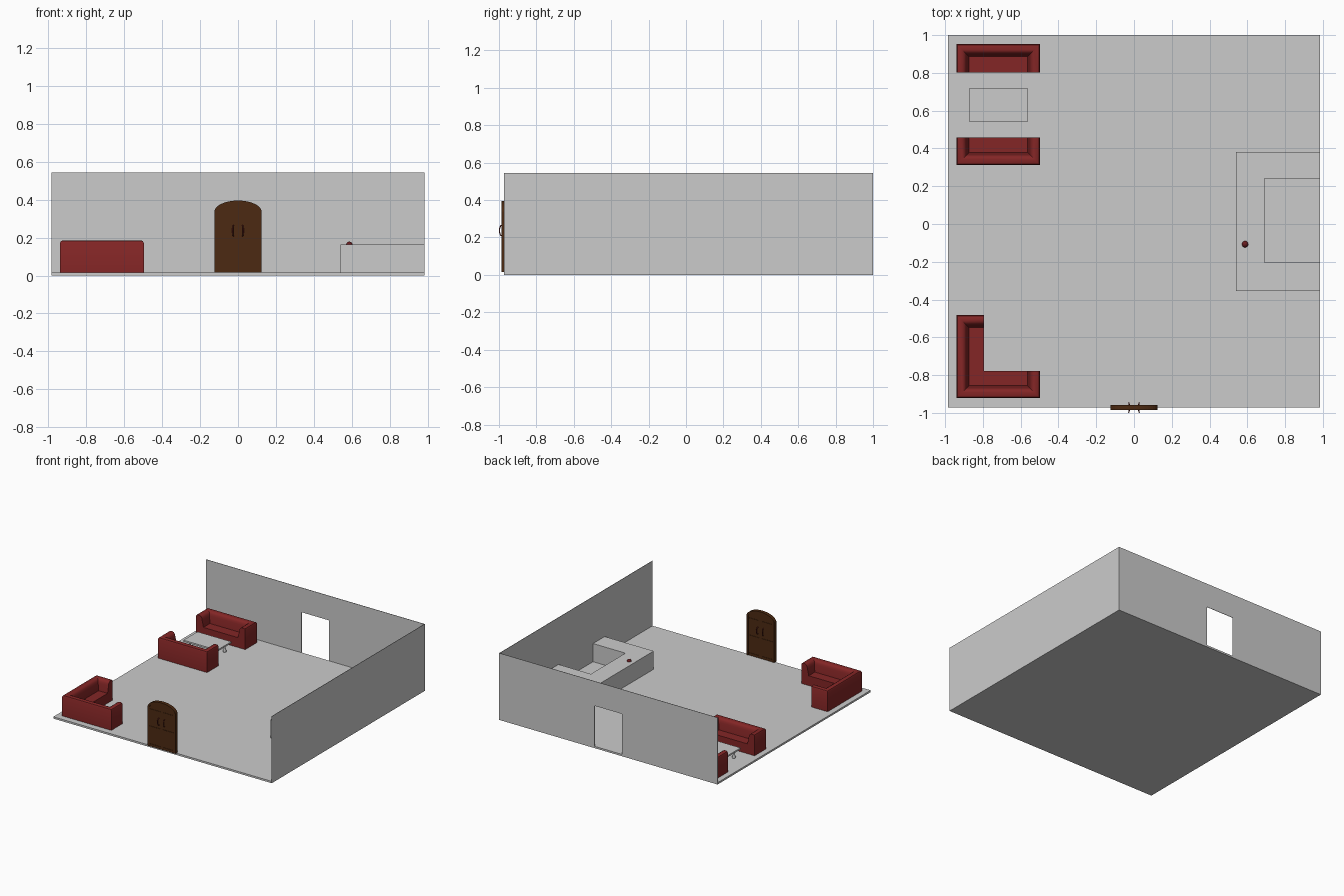
import bpy, bmesh, math
from mathutils import Vector

if "Cube" in bpy.data.objects:
    bpy.data.objects.remove(bpy.data.objects["Cube"])


def material(name, rgb):
    m = bpy.data.materials.new(name)
    m.diffuse_color = (*rgb, 1)
    m.use_nodes = True
    m.node_tree.nodes["Principled BSDF"].inputs["Base Color"].default_value = m.diffuse_color
    return m


GREY = material("plaster grey", (0.6, 0.6, 0.6))
RED = material("sofa red", (0.23, 0.019, 0.019))
WOOD = material("dark wood", (0.073, 0.023, 0.006))
DARK_RED = material("dark red", (0.14, 0.012, 0.014))
FLOOR = 0.015


def finish(bm, name, mat, smooth=False):
    bmesh.ops.recalc_face_normals(bm, faces=bm.faces)
    me = bpy.data.meshes.new(name)
    bm.to_mesh(me)
    bm.free()
    me.materials.append(mat)
    ob = bpy.data.objects.new(name, me)
    bpy.context.collection.objects.link(ob)
    if smooth:
        bpy.context.view_layer.objects.active = ob
        bpy.ops.object.select_all(action='DESELECT')
        ob.select_set(True)
        bpy.ops.object.shade_smooth_by_angle(angle=math.radians(35))
    return ob


def prism(name, mat, outline, lo, hi, axis='z'):
    """Extrude a 2D outline along z (outline in xy) or y (outline in xz)."""
    bm = bmesh.new()
    put = (lambda p, h: (p[0], p[1], h)) if axis == 'z' else (lambda p, h: (p[0], h, p[1]))
    face = bm.faces.new([bm.verts.new(put(p, lo)) for p in outline])
    ext = bmesh.ops.extrude_face_region(bm, geom=[face])
    move = (0, 0, hi - lo) if axis == 'z' else (0, hi - lo, 0)
    bmesh.ops.translate(bm, vec=move, verts=[v for v in ext['geom'] if isinstance(v, bmesh.types.BMVert)])
    return finish(bm, name, mat)


def box(name, mat, x0, x1, y0, y1, z0, z1):
    return prism(name, mat, [(x0, y0), (x1, y0), (x1, y1), (x0, y1)], z0, z1)


def lathe(name, mat, profile, x, y, steps=16):
    bm = bmesh.new()
    rings = [[bm.verts.new((x + r * math.cos(2 * math.pi * i / steps),
                            y + r * math.sin(2 * math.pi * i / steps), z))
              for i in range(steps)] for r, z in profile]
    for a, b in zip(rings, rings[1:]):
        for i in range(steps):
            j = (i + 1) % steps
            bm.faces.new((a[i], a[j], b[j], b[i]))
    bm.faces.new(rings[0])
    bm.faces.new(rings[-1])
    return finish(bm, name, mat, True)


# Room: floor slab, back wall with doorway, right wall
box("floor", GREY, -0.985, 0.985, -0.972, 1.0, 0, FLOOR)
prism("back_wall", GREY,
      [(-0.985, 0), (-0.125, 0), (-0.125, 0.345), (0.125, 0.345), (0.125, 0),
       (0.985, 0), (0.985, 0.545), (-0.985, 0.545)], 0.997, 1.0, 'y')
box("right_wall", GREY, 0.982, 0.985, -0.972, 0.997, 0, 0.545)

# U-shaped reception counter with a small bell
prism("counter", GREY,
      [(0.982, -0.355), (0.54, -0.355), (0.54, 0.38), (0.982, 0.38),
       (0.982, 0.24), (0.69, 0.24), (0.69, -0.205), (0.982, -0.205)], FLOOR, 0.163)
lathe("bell", DARK_RED, [(0.017, 0.163), (0.017, 0.166), (0.014, 0.172), (0.008, 0.177), (0.002, 0.179)],
      0.588, -0.107)

# Sofas: rounded back-and-arm section swept round the outside, plus a seat
SECTION = [(0, FLOOR), (0, 0.172), (0.005, 0.181), (0.014, 0.185), (0.031, 0.185),
           (0.043, 0.179), (0.051, 0.167), (0.054, 0.15), (0.066, 0.095), (0.066, FLOOR)]


def sofa(name, path, seat):
    bm = bmesh.new()
    pts = [Vector(p) for p in path]
    normals = []
    for a, b in zip(pts, pts[1:]):
        d = (b - a).normalized()
        normals.append(Vector((-d.y, d.x)))
    rows = []
    for i, p in enumerate(pts):
        if i in (0, len(pts) - 1):
            m = normals[min(i, len(normals) - 1)]
        else:
            m = normals[i - 1] + normals[i]
        rows.append([bm.verts.new((p.x + m.x * d, p.y + m.y * d, z)) for d, z in SECTION])
    n = len(SECTION)
    for a, b in zip(rows, rows[1:]):
        for k in range(n):
            bm.faces.new((a[k], a[(k + 1) % n], b[(k + 1) % n], b[k]))
    bm.faces.new(rows[0])
    bm.faces.new(rows[-1])
    finish(bm, name + "_back_and_arms", RED, True)
    prism(name + "_seat", RED, seat, FLOOR, 0.095)


L, R, T = -0.94, -0.497, 0.066
for name, front, back in (("rear_sofa", 0.803, 0.953), ("middle_sofa", 0.458, 0.312)):
    path = [(R, front), (R, back), (L, back), (L, front)]
    if back < front:
        path.reverse()
    inner = back - T if back > front else back + T
    sofa(name, path, [(L + T, front), (R - T, front), (R - T, inner), (L + T, inner)])
sofa("corner_sofa",
     [(-0.793, -0.482), (L, -0.482), (L, -0.922), (R, -0.922), (R, -0.777)],
     [(L + T, -0.482 - T), (L + T, -0.922 + T), (R - T, -0.922 + T),
      (R - T, -0.777), (-0.793, -0.777), (-0.793, -0.482 - T)])

# Low table with turned legs
box("table_top", GREY, -0.87, -0.565, 0.54, 0.72, 0.08, 0.093)
for x in (-0.835, -0.6):
    for y in (0.575, 0.685):
        lathe("table_leg", GREY, [(0.012, FLOOR), (0.014, 0.025), (0.008, 0.04), (0.008, 0.065), (0.013, 0.08)],
              x, y, 10)

# Arched double door standing in the front opening
DY = -0.972


def arch(w, spring, top, steps=20):
    return [(w * math.cos(math.pi * i / steps), spring + (top - spring) * math.sin(math.pi * i / steps))
            for i in range(steps + 1)]


prism("door_leaves", WOOD, [(-0.118, FLOOR)] + [(0.118, FLOOR)] + arch(0.118, 0.335, 0.388),
      DY - 0.009, DY + 0.009, 'y')
outer, inner = arch(0.125, 0.335, 0.396), arch(0.11, 0.332, 0.381)
prism("door_frame", WOOD,
      [(0.125, FLOOR)] + outer + [(-0.125, FLOOR), (-0.11, FLOOR)] + inner[::-1] + [(0.11, FLOOR)],
      DY - 0.014, DY + 0.014, 'y')
box("door_centre_stile", WOOD, -0.012, 0.012, DY - 0.012, DY + 0.012, FLOOR, 0.384)
for z0, z1 in ((FLOOR, 0.035), (0.165, 0.18), (0.305, 0.32)):
    box("door_rail", WOOD, -0.112, 0.112, DY - 0.012, DY + 0.012, z0, z1)

# Bowed handles on both sides of each leaf
for x in (-0.026, 0.026):
    for side in (-1, 1):
        cu = bpy.data.curves.new("handle", 'CURVE')
        cu.dimensions = '3D'
        cu.bevel_depth = 0.003
        cu.bevel_resolution = 2
        cu.use_fill_caps = True
        sp = cu.splines.new('POLY')
        sp.points.add(8)
        for i, p in enumerate(sp.points):
            t = math.pi * i / 8
            p.co = (x + math.copysign(0.004, x) * (math.sin(t) - 0.5),
                    DY + side * (0.009 + 0.016 * math.sin(t) ** 0.6 if 0 < i < 8 else 0.009),
                    0.237 - 0.028 * math.cos(t), 1)
        cu.materials.append(DARK_RED)
        bpy.context.collection.objects.link(bpy.data.objects.new("door_handle", cu))
